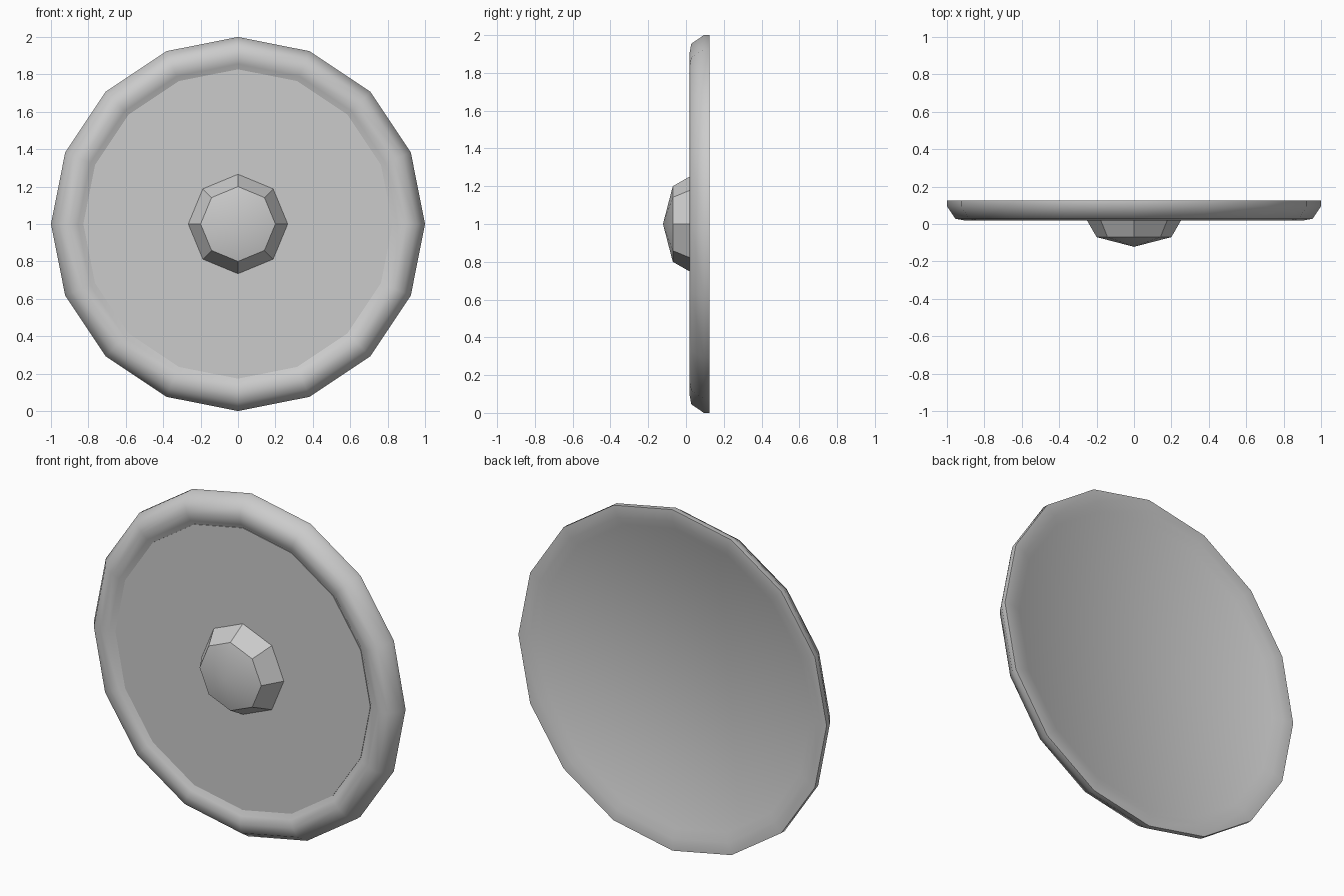
import bpy, bmesh, math

if "Cube" in bpy.data.objects:
    bpy.data.objects.remove(bpy.data.objects["Cube"])

grey = bpy.data.materials.new("plain grey")
grey.use_nodes = True
grey.diffuse_color = (0.6, 0.6, 0.6, 1)
grey.node_tree.nodes["Principled BSDF"].inputs["Base Color"].default_value = (0.6, 0.6, 0.6, 1)


def lathe(name, profile, sides, smooth_angle, cap_start=False, cap_end=False):
    """Spin (radius, y) points around the y axis through z = 1."""
    bm = bmesh.new()
    rings = []
    for r, y in profile:
        if r == 0:
            rings.append([bm.verts.new((0, y, 1))] * sides)
            continue
        rings.append([bm.verts.new((r * math.sin(2 * math.pi * i / sides), y,
                                    1 + r * math.cos(2 * math.pi * i / sides)))
                      for i in range(sides)])
    for a, b in zip(rings, rings[1:]):
        for i in range(sides):
            j = (i + 1) % sides
            bm.faces.new(list(dict.fromkeys((a[i], a[j], b[j], b[i]))))
    if cap_start:
        bm.faces.new(rings[0][::-1])
    if cap_end:
        bm.faces.new(rings[-1])
    if len(bm.faces) > 1:
        bmesh.ops.recalc_face_normals(bm, faces=bm.faces)
    mesh = bpy.data.meshes.new(name)
    bm.to_mesh(mesh)
    bm.free()
    obj = bpy.data.objects.new(name, mesh)
    bpy.context.collection.objects.link(obj)
    mesh.materials.append(grey)
    bpy.ops.object.select_all(action="DESELECT")
    obj.select_set(True)
    bpy.context.view_layer.objects.active = obj
    bpy.ops.object.shade_smooth_by_angle(angle=math.radians(smooth_angle))
    return obj


# Rounded rim that runs over the outer edge into the shallow back panel
lathe("rim_and_back", [(0.825, 0.05), (0.855, 0.027), (0.90, 0.018), (0.955, 0.028),
                       (1.0, 0.095), (1.0, 0.125), (0.93, 0.125), (0.88, 0.1)],
      16, 60, cap_start=True, cap_end=True)
# Flat front panel inside the rim
lathe("front_panel", [(0.827, 0.045), (0.827, 0.049)], 16, 30, cap_start=True, cap_end=True)
# Faceted central boss with a low conical tip
lathe("boss", [(0, -0.122), (0.2, -0.07), (0.267, 0.047)], 8, 30, cap_end=True)
